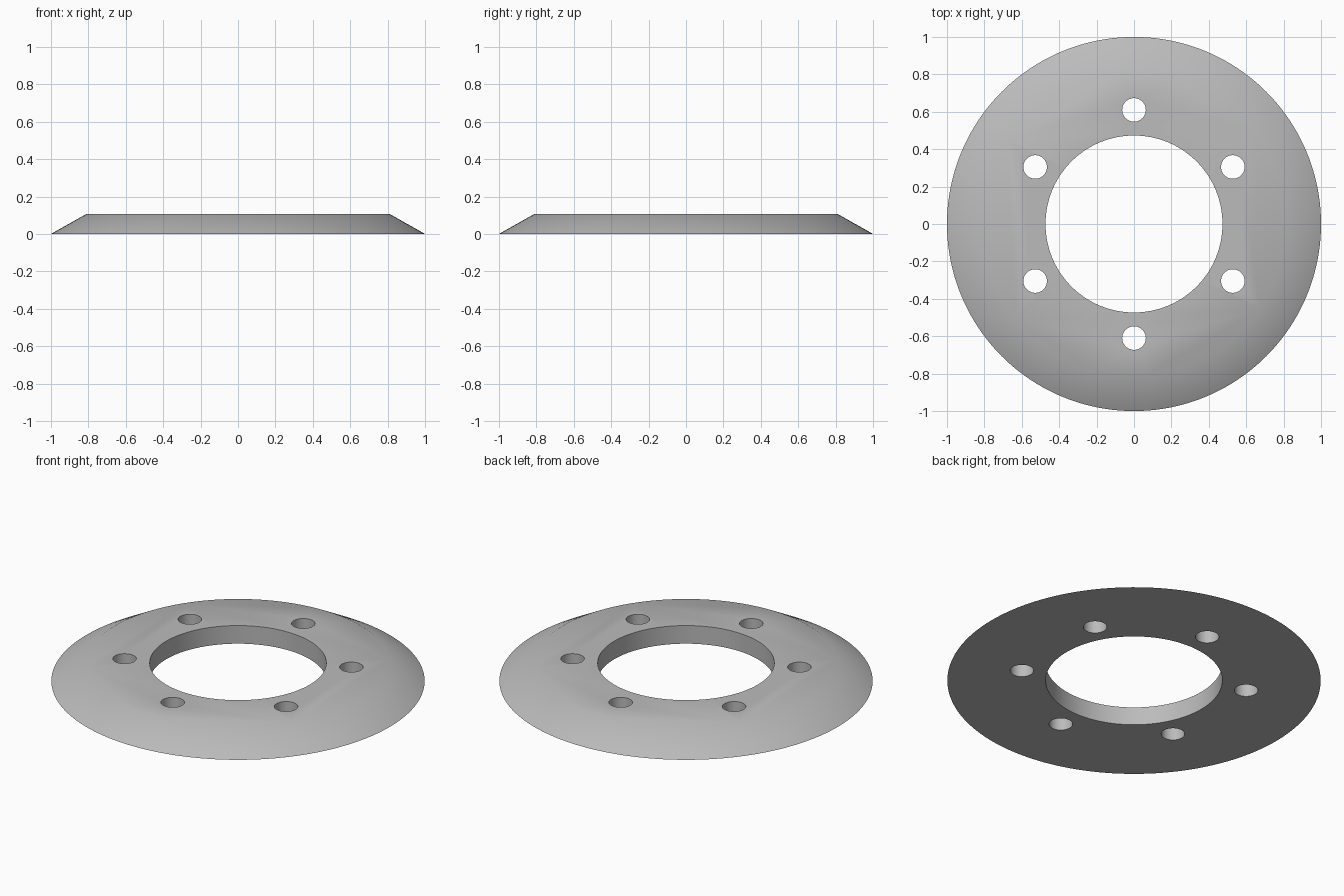
import bpy, bmesh, math
from mathutils import Matrix

if "Cube" in bpy.data.objects:
    bpy.data.objects.remove(bpy.data.objects["Cube"], do_unlink=True)

HEIGHT = 0.107
BORE_RADIUS = 0.473
BOLT_RADIUS = 0.063
BOLT_CIRCLE = 0.61
BOLT_COUNT = 6


def add_cylinder(bm, x, y, low, high, bottom, top, sides):
    """Capped cylinder or frustum between two heights."""
    bmesh.ops.create_cone(
        bm, cap_ends=True, segments=sides, radius1=bottom, radius2=top,
        depth=high - low, matrix=Matrix.Translation((x, y, (low + high) / 2)))


def make_object(name, bm):
    mesh = bpy.data.meshes.new(name)
    bm.to_mesh(mesh)
    bm.free()
    obj = bpy.data.objects.new(name, mesh)
    bpy.context.collection.objects.link(obj)
    return obj


# Plain grey material
grey = bpy.data.materials.new("plain grey")
grey.use_nodes = True
colour = (0.5, 0.5, 0.5, 1)
grey.diffuse_color = colour
grey.node_tree.nodes["Principled BSDF"].inputs["Base Color"].default_value = colour

# Flange body: shallow disc with a wide sloping rim
bm = bmesh.new()
add_cylinder(bm, 0, 0, 0, HEIGHT, 1, 0.81, 160)
flange = make_object("flange_ring", bm)
flange.data.materials.append(grey)

# Cutter: central bore and a circle of bolt holes
bm = bmesh.new()
add_cylinder(bm, 0, 0, -0.1, HEIGHT + 0.1, BORE_RADIUS, BORE_RADIUS, 128)
for i in range(BOLT_COUNT):
    angle = math.pi / 2 + i * math.tau / BOLT_COUNT
    add_cylinder(bm, BOLT_CIRCLE * math.cos(angle), BOLT_CIRCLE * math.sin(angle),
                 -0.1, HEIGHT + 0.1, BOLT_RADIUS, BOLT_RADIUS, 48)
cutter = make_object("hole_cutter", bm)
cutter.data.materials.append(grey)
cutter.hide_render = True

# Cut the holes and keep the result as the flange mesh
cut = flange.modifiers.new("holes", "BOOLEAN")
cut.operation = "DIFFERENCE"
cut.solver = "EXACT"
cut.object = cutter
bpy.ops.object.select_all(action="DESELECT")
flange.select_set(True)
bpy.context.view_layer.objects.active = flange
bpy.ops.object.modifier_apply(modifier=cut.name)
bpy.data.objects.remove(cutter, do_unlink=True)

# Smooth the rim into the top, keep hole and base edges sharp
bpy.ops.object.shade_smooth_by_angle(angle=math.radians(35))
